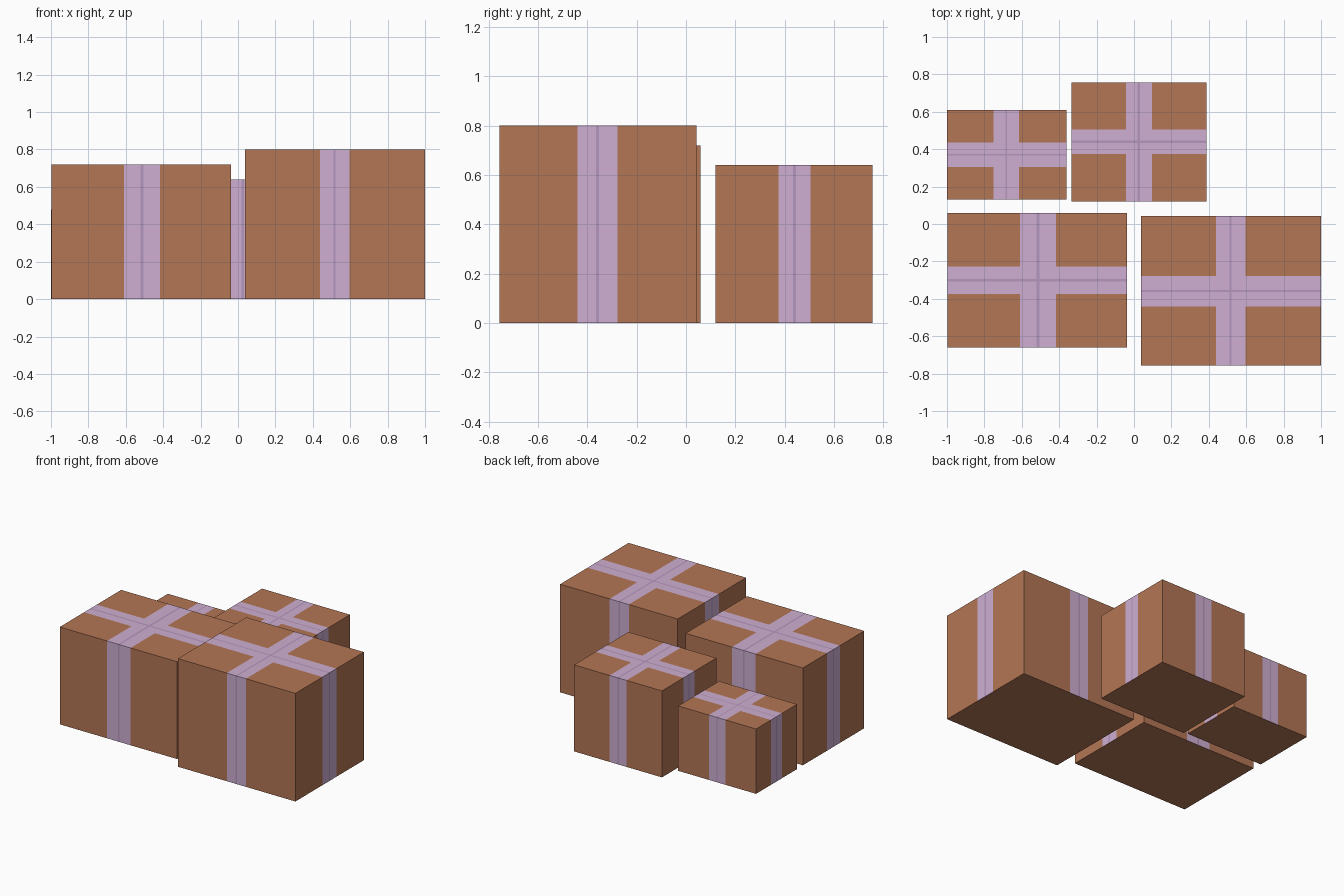
import bpy, bmesh
from mathutils import Vector

if "Cube" in bpy.data.objects:
    bpy.data.objects.remove(bpy.data.objects["Cube"])


def material(name, rgb):
    m = bpy.data.materials.new(name)
    m.diffuse_color = (*rgb, 1)
    m.use_nodes = True
    m.node_tree.nodes["Principled BSDF"].inputs["Base Color"].default_value = m.diffuse_color
    return m


CARD = material("cardboard", (0.456, 0.181, 0.09))
TAPE = material("ribbon", (0.62, 0.43, 0.645))
LINE = material("ribbon_crease", (0.456, 0.305, 0.515))


def gift_box(name, lo, hi, band_x, band_y, line):
    """Box with flush ribbons wrapped over the top and down all four sides."""
    lo, hi = Vector(lo), Vector(hi)
    bm = bmesh.new()
    bmesh.ops.create_cube(bm, size=1)
    for v in bm.verts:
        v.co = Vector([(lo[i] + hi[i]) / 2 + v.co[i] * (hi[i] - lo[i]) for i in range(3)])
    bottom = [f for f in bm.faces if f.normal.z < -0.5]
    bmesh.ops.delete(bm, geom=bottom, context='FACES_ONLY')

    # cut the panels along ribbon and crease edges
    bands = (band_x, band_y)
    mids = [sum(b) / 2 for b in bands]
    for axis in (0, 1):
        normal = Vector((0, 0, 0))
        normal[axis] = 1
        for p in (*bands[axis], mids[axis] - line / 2, mids[axis] + line / 2):
            bmesh.ops.bisect_plane(bm, geom=bm.verts[:] + bm.edges[:] + bm.faces[:],
                                   plane_co=normal * p, plane_no=normal, dist=1e-5)

    # plain underside
    bmesh.ops.holes_fill(bm, edges=[e for e in bm.edges if e.is_boundary], sides=0)
    bmesh.ops.recalc_face_normals(bm, faces=bm.faces[:])
    bm.normal_update()

    for f in bm.faces:
        if f.normal.z < -0.5:
            continue
        c = f.calc_center_median()
        for i in (0, 1):
            if bands[i][0] < c[i] < bands[i][1]:
                f.material_index = max(f.material_index, 1)
            if abs(c[i] - mids[i]) < line / 2:
                f.material_index = 2

    me = bpy.data.meshes.new(name)
    bm.to_mesh(me)
    bm.free()
    for m in (CARD, TAPE, LINE):
        me.materials.append(m)
    ob = bpy.data.objects.new(name, me)
    bpy.context.collection.objects.link(ob)
    return ob


gift_box("large_box", (0.038, -0.757, 0), (1.0, 0.043, 0.80),
         (0.438, 0.595), (-0.44, -0.277), 0.012)
gift_box("wide_box", (-0.997, -0.66, 0), (-0.037, 0.058, 0.72),
         (-0.61, -0.417), (-0.375, -0.227), 0.015)
gift_box("medium_box", (-0.333, 0.12, 0), (0.387, 0.757, 0.64),
         (-0.043, 0.095), (0.375, 0.505), 0.012)
gift_box("small_box", (-1.0, 0.13, 0), (-0.362, 0.609, 0.48),
         (-0.75, -0.614), (0.305, 0.435), 0.008)
